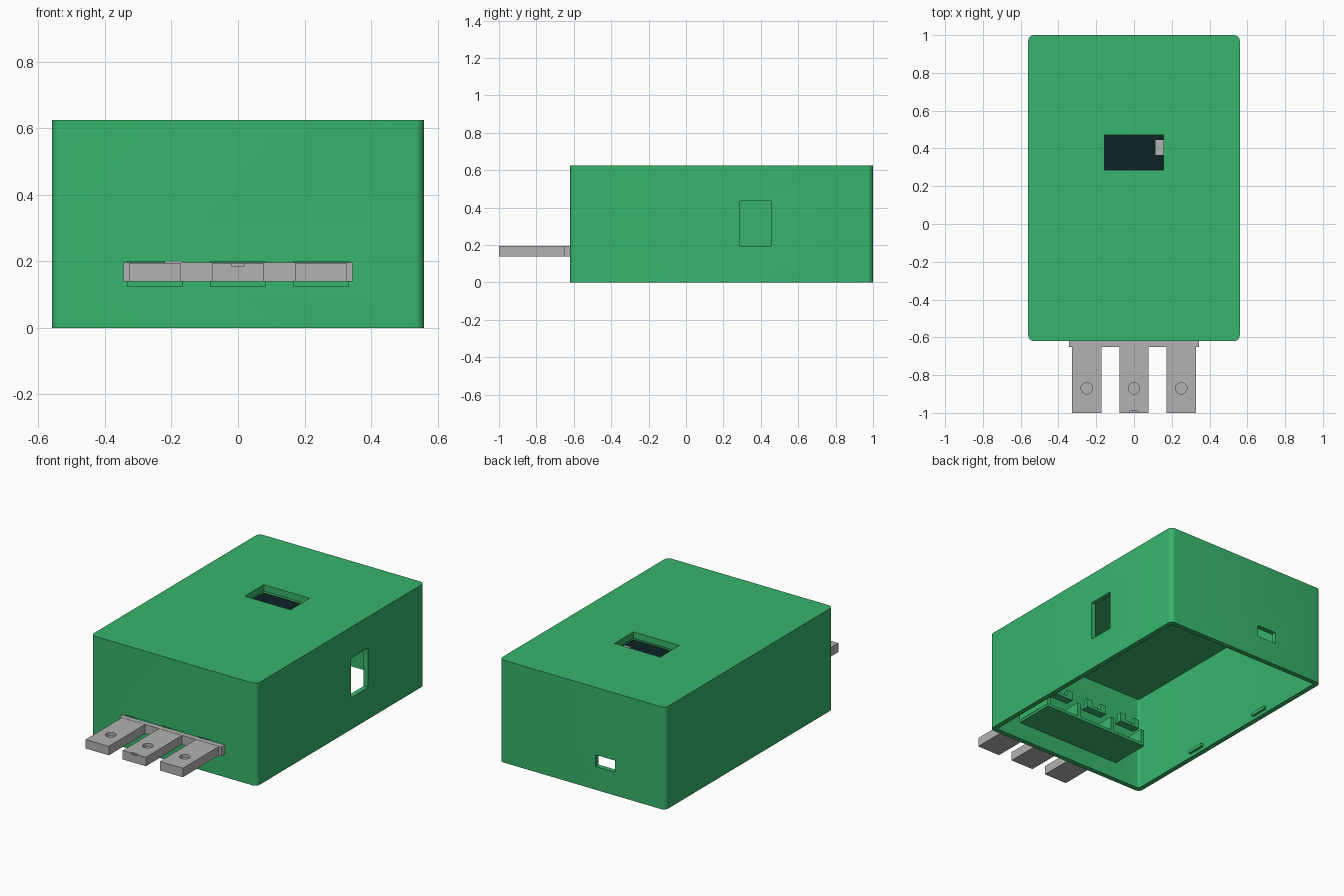
import bpy, bmesh, math
from mathutils import Vector

if "Cube" in bpy.data.objects:
    bpy.data.objects.remove(bpy.data.objects["Cube"])


def material(name, rgb):
    m = bpy.data.materials.new(name)
    m.diffuse_color = (*rgb, 1)
    m.use_nodes = True
    m.node_tree.nodes["Principled BSDF"].inputs["Base Color"].default_value = m.diffuse_color
    return m


GREEN = material("green plastic", (0.038, 0.46, 0.15))
GREY = material("grey plastic", (0.445, 0.445, 0.445))
DARK = material("dark screen", (0.004, 0.015, 0.018))


def finish(name, bm, mat):
    bmesh.ops.recalc_face_normals(bm, faces=bm.faces[:])
    me = bpy.data.meshes.new(name)
    bm.to_mesh(me)
    bm.free()
    ob = bpy.data.objects.new(name, me)
    bpy.context.collection.objects.link(ob)
    me.materials.append(mat)
    return ob


def box(name, x, y, z, mat=GREEN, radius=0):
    """Box from (min, max) ranges, with optional rounded upright edges."""
    bm = bmesh.new()
    bmesh.ops.create_cube(bm, size=1)
    for v in bm.verts:
        v.co = Vector([r[0] if c < 0 else r[1] for c, r in zip(v.co, (x, y, z))])
    if radius:
        upright = [e for e in bm.edges
                   if abs(e.verts[0].co.z - e.verts[1].co.z) > 0.01]
        bmesh.ops.bevel(bm, geom=upright, offset=radius, segments=6,
                        profile=0.5, affect='EDGES')
    return finish(name, bm, mat)


def activate(ob):
    bpy.ops.object.select_all(action='DESELECT')
    ob.select_set(True)
    bpy.context.view_layer.objects.active = ob


def cut(ob, *cutters):
    activate(ob)
    for c in cutters:
        mod = ob.modifiers.new("cut", 'BOOLEAN')
        mod.operation, mod.solver, mod.object = 'DIFFERENCE', 'EXACT', c
        bpy.ops.object.modifier_apply(modifier=mod.name)
        bpy.data.objects.remove(c)


KEY_X = (-0.25, 0, 0.25)

# Hollow case, open underneath
case = box("case", (-0.56, 0.56), (-0.62, 1), (0, 0.625), radius=0.03)
cut(case,
    box("cavity", (-0.53, 0.53), (-0.59, 0.97), (-0.1, 0.585), radius=0.012),
    box("screen_window", (-0.155, 0.155), (0.285, 0.47), (0.5, 0.7)),
    box("side_window", (0.5, 0.6), (0.29, 0.455), (0.195, 0.435)),
    box("rear_port", (-0.22, -0.09), (0.9, 1.1), (0.142, 0.213)),
    *[box("key_opening", (x - 0.083, x + 0.083), (-0.7, -0.55), (0.125, 0.2))
      for x in KEY_X])
activate(case)
bpy.ops.object.shade_smooth_by_angle(angle=math.radians(30))

# Switch trays behind the key openings
box("tray_floor", (-0.36, 0.36), (-0.592, -0.34), (0.105, 0.123))
for x in (-0.35, -0.125, 0.125, 0.35):
    box("tray_divider", (x - 0.012, x + 0.012), (-0.592, -0.34), (0.12, 0.21))

# Retaining hooks at the inner end of each tray
for x in KEY_X:
    for s in (-1, 1):
        a, b = sorted((x + s * 0.03, x + s * 0.07))
        box("tray_hook_post", (a, b), (-0.36, -0.335), (0.205, 0.26))
    box("tray_hook_bar", (x - 0.07, x + 0.07), (-0.385, -0.335), (0.205, 0.222))

# Small snap ridges for the bottom cover
for s in (-1, 1):
    for y in (-0.07, 0.49):
        a, b = sorted((s * 0.515, s * 0.532))
        box("snap_ridge", (a, b), (y - 0.055, y + 0.055), (0.02, 0.04))

# Screen under the top window, with its pale connector strip
box("screen", (-0.165, 0.165), (0.275, 0.48), (0.525, 0.57), DARK)
box("screen_strip", (0.115, 0.157), (0.365, 0.445), (0.568, 0.575), GREY)

# Three flat keys joined by a bar, each with a round dimple
box("key_bar", (-0.345, 0.345), (-0.652, -0.62), (0.14, 0.196), GREY)
for x in KEY_X:
    key = box("key", (x - 0.078, x + 0.078), (-1, -0.645), (0.14, 0.195), GREY)
    bm = bmesh.new()
    bmesh.ops.create_cone(bm, cap_ends=True, segments=32, radius1=0.03,
                          radius2=0.03, depth=0.04)
    bmesh.ops.translate(bm, verts=bm.verts, vec=(x, -0.87, 0.195))
    cutters = [finish("dimple", bm, GREY)]
    if x == 0:
        cutters.append(box("front_notch", (-0.02, 0.02), (-1.1, -0.99),
                           (0.186, 0.3), GREY))
    cut(key, *cutters)
